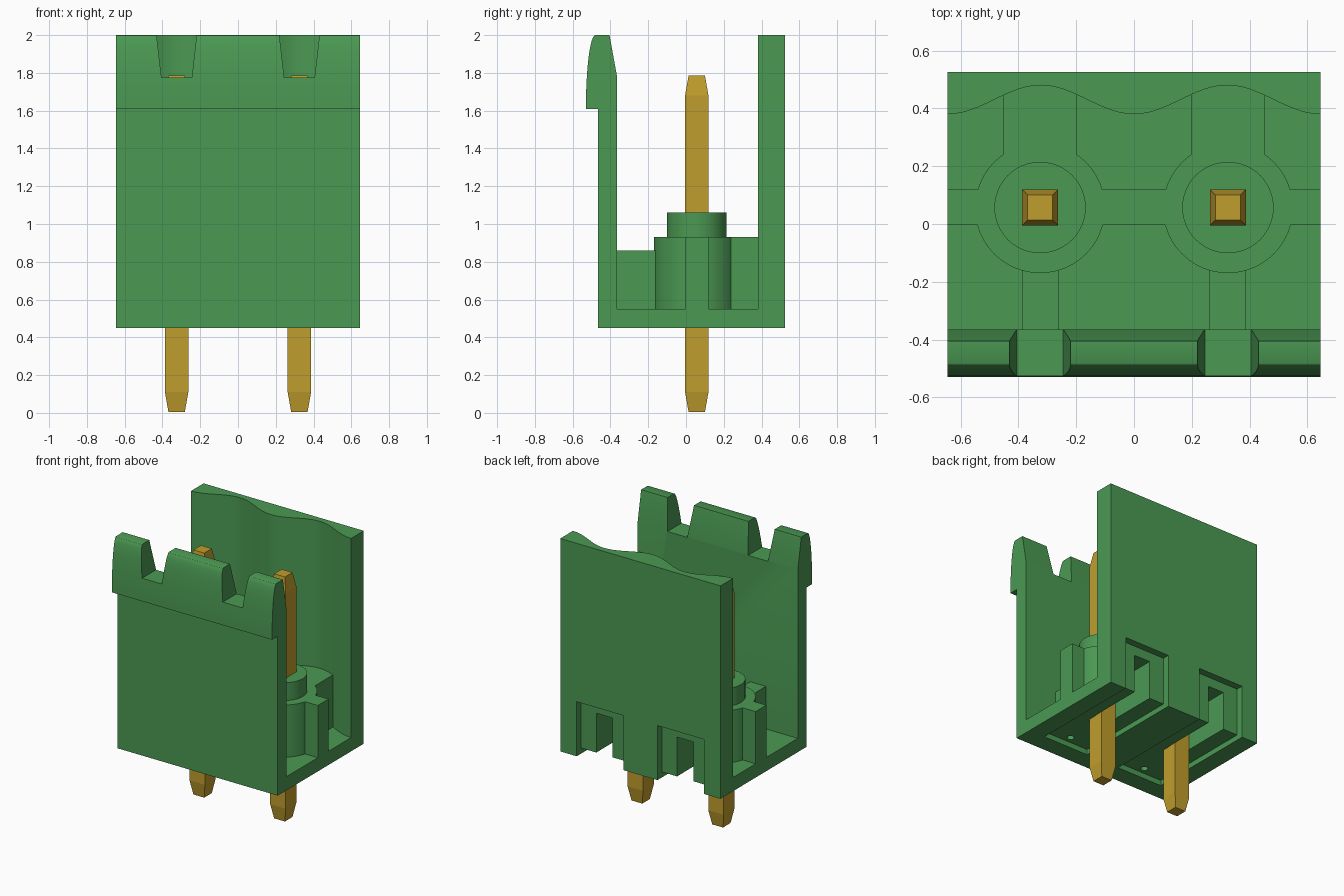
import bpy, bmesh, math
from mathutils import Vector

if "Cube" in bpy.data.objects:
    bpy.data.objects.remove(bpy.data.objects["Cube"], do_unlink=True)

W = 0.645            # half width of the housing
PINS = (-0.325, 0.325)
PY = 0.057           # pin row
BASE, FLOOR, TOP = 0.45, 0.55, 2.0


def material(name, rgb):
    m = bpy.data.materials.new(name)
    m.use_nodes = True
    m.diffuse_color = (*rgb, 1)
    m.node_tree.nodes["Principled BSDF"].inputs["Base Color"].default_value = (*rgb, 1)
    return m


GREEN = material("green plastic", (0.07, 0.318, 0.086))
GOLD = material("gold metal", (0.53, 0.34, 0.026))


def prism(name, points, axis, lo, hi, mat=GREEN):
    """Extrude a 2D outline along x, y or z."""
    place = {"x": lambda a, b, t: (t, a, b),
             "y": lambda a, b, t: (a, t, b),
             "z": lambda a, b, t: (a, b, t)}[axis]
    bm = bmesh.new()
    face = bm.faces.new([bm.verts.new(place(a, b, lo)) for a, b in points])
    ext = bmesh.ops.extrude_face_region(bm, geom=[face])
    moved = [g for g in ext["geom"] if isinstance(g, bmesh.types.BMVert)]
    bmesh.ops.translate(bm, verts=moved, vec=Vector(place(0, 0, hi - lo)))
    bmesh.ops.recalc_face_normals(bm, faces=bm.faces)
    me = bpy.data.meshes.new(name)
    bm.to_mesh(me)
    bm.free()
    ob = bpy.data.objects.new(name, me)
    bpy.context.collection.objects.link(ob)
    me.materials.append(mat)
    return ob


def box(name, x0, x1, y0, y1, z0, z1):
    return prism(name, [(x0, y0), (x1, y0), (x1, y1), (x0, y1)], "z", z0, z1)


def disc(name, x, y, r, z0, z1, n=48):
    ring = [(x + r * math.cos(math.tau * i / n), y + r * math.sin(math.tau * i / n))
            for i in range(n)]
    return prism(name, ring, "z", z0, z1)


def cut(ob, cutters):
    for c in cutters:
        mod = ob.modifiers.new("cut", "BOOLEAN")
        mod.operation, mod.solver, mod.object = "DIFFERENCE", "EXACT", c
        c.hide_render = True
        c.hide_set(True)


def smooth(ob):
    bpy.ops.object.select_all(action="DESELECT")
    ob.select_set(True)
    bpy.context.view_layer.objects.active = ob
    bpy.ops.object.shade_smooth_by_angle(angle=math.radians(30))


# Front wall with an outward rounded latch lip
lip = [(-0.53 + 0.05 * (1 - math.cos(t)), 1.61 + 0.39 * math.sin(t))
       for t in [math.pi / 2 * i / 12 for i in range(13)]]
front_wall = prism("front_wall", [(-0.365, BASE), (-0.465, BASE), (-0.465, 1.61)] + lip
                   + [(-0.405, TOP), (-0.365, 1.78)], "x", -W, W)

# Back wall with a scalloped inner face
N = 48
scallop = []
for i in range(N + 1):
    x = W - 2 * W * i / N
    scallop.append((x, 0.43 - 0.05 * math.cos(math.tau * x / W)))
back_wall = prism("back_wall", [(-W, 0.525), (W, 0.525)] + scallop, "z", BASE, TOP)

# Floor and the low wall joining the posts
floor = box("floor", -W, W, -0.42, 0.5, BASE, FLOOR)
cross_wall = box("cross_wall", -W, W, -0.003, 0.12, 0.52, 0.93)
body = [floor, cross_wall, back_wall]
rounded = [front_wall, back_wall]
pockets, notches = [], []

for side, x in zip(("right", "left"), PINS):
    # Post, collar and ribs around each pin
    post = disc(side + "_post", x, 0.055, 0.225, 0.52, 0.93)
    collar = disc(side + "_collar", x, PY, 0.158, 0.9, 1.06)
    back_rib = box(side + "_back_rib", x - 0.128, x + 0.128, 0.1, 0.5, 0.52, 0.93)
    front_rib = box(side + "_front_rib", x - 0.063, x + 0.063, -0.38, 0, 0.52, 0.86)
    body += [post, back_rib]
    rounded += [post, collar]

    # Square pin, tapered at both ends
    pin = box(side + "_pin", x - 0.062, x + 0.062, PY - 0.062, PY + 0.062, 0.11, 1.68)
    pin.data.materials[0] = GOLD
    bm = bmesh.new()
    bm.from_mesh(pin.data)
    bm.faces.ensure_lookup_table()
    for face in [f for f in bm.faces if abs(f.normal.z) > 0.9]:
        up = face.normal.z
        new = bmesh.ops.extrude_face_region(bm, geom=[face])["geom"]
        for v in [g for g in new if isinstance(g, bmesh.types.BMVert)]:
            v.co.x = x + (v.co.x - x) * 0.7
            v.co.y = PY + (v.co.y - PY) * 0.7
            v.co.z += 0.105 * up
        bmesh.ops.delete(bm, geom=[face], context="FACES_ONLY")
    bmesh.ops.recalc_face_normals(bm, faces=bm.faces)
    bm.to_mesh(pin.data)
    bm.free()

    # Recess in the back, recess underneath, pin channel and small blind hole
    pockets += [
        box(side + "_back_recess_cutter", x - 0.188, x + 0.188, 0.473, 0.6, 0.4, 0.847),
        box(side + "_base_recess_cutter", x - 0.188, x + 0.188, -0.33, 0.59, 0.41, 0.49),
        box(side + "_channel_cutter", x - 0.066, x + 0.066, PY, 0.58, 0.42, 0.776),
        disc(side + "_hole_cutter", x, -0.28, 0.025, 0.43, 0.53, 20)]

    # Tapered notch through the latch lip
    notches.append(prism(side + "_notch_cutter",
                         [(x - 0.08, 1.775), (x + 0.08, 1.775),
                          (x + 0.112, 2.05), (x - 0.112, 2.05)], "y", -0.6, -0.3))

for ob in rounded:
    smooth(ob)
for ob in body:
    cut(ob, pockets)
cut(front_wall, notches)
